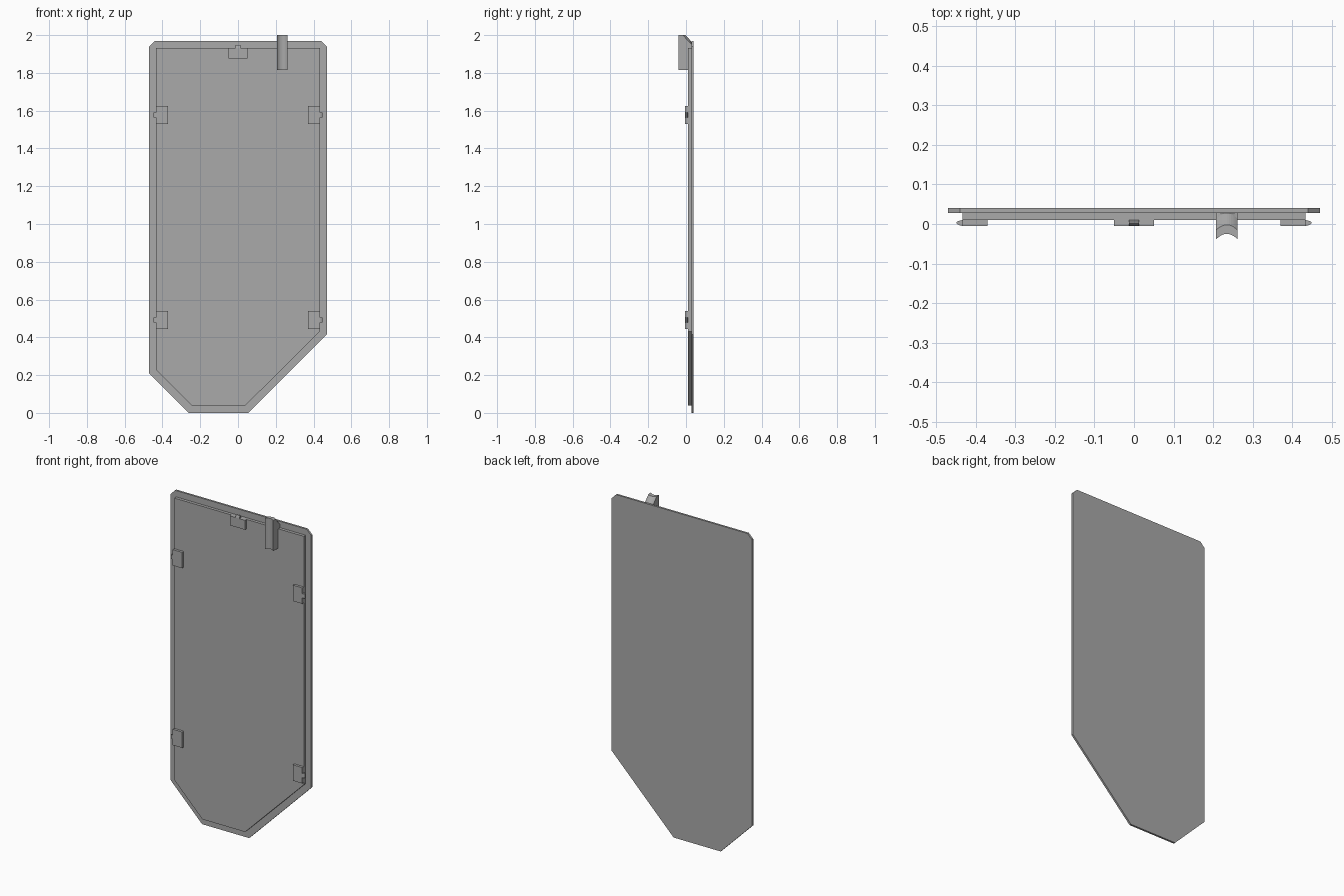
import bpy
import bmesh

if "Cube" in bpy.data.objects:
    bpy.data.objects.remove(bpy.data.objects["Cube"], do_unlink=True)

grey = bpy.data.materials.new("plain grey")
grey.use_nodes = True
colour = (0.4, 0.4, 0.4, 1)
grey.diffuse_color = colour
grey.node_tree.nodes["Principled BSDF"].inputs["Base Color"].default_value = colour


def loft(name, *rings):
    """Closed solid through matching rings of points."""
    bm = bmesh.new()
    loops = [[bm.verts.new(p) for p in ring] for ring in rings]
    n = len(loops[0])
    for a, b in zip(loops, loops[1:]):
        for i in range(n):
            j = (i + 1) % n
            bm.faces.new((a[i], a[j], b[j], b[i]))
    bm.faces.new(loops[0])
    bm.faces.new(loops[-1])
    bmesh.ops.recalc_face_normals(bm, faces=bm.faces)
    mesh = bpy.data.meshes.new(name)
    bm.to_mesh(mesh)
    bm.free()
    mesh.materials.append(grey)
    obj = bpy.data.objects.new(name, mesh)
    bpy.context.collection.objects.link(obj)
    return obj


def slab(name, outline, y0, y1):
    return loft(name, *[[(x, y, z) for x, z in outline] for y in (y0, y1)])


# Cover panel and the raised panel on its front
slab("cover_panel", [(-0.47, 0.21), (-0.26, 0), (0.055, 0), (0.47, 0.415),
                     (0.47, 1.94), (0.44, 1.97), (-0.44, 1.97), (-0.47, 1.94)], 0.028, 0.04)
slab("raised_panel", [(-0.433, 0.228), (-0.245, 0.04), (0.04, 0.04), (0.433, 0.43),
                      (0.433, 1.932), (-0.433, 1.932)], 0.01, 0.03)


# Clips: a block with a small tapered catch pointing outwards
def clip(name, along, across, half_width, length, half_catch, reach):
    """along(u, v) maps outward distance and sideways offset to x, z."""
    block = [(-length, -half_width), (0, -half_width), (0, half_width), (-length, half_width)]
    slab(name + "_block", [along(u, v) for u, v in block], -0.005, 0.0105)
    section = [(0, -0.005), (reach * 0.6, -0.003), (reach, 0.001),
               (reach, 0.005), (reach * 0.6, 0.008), (0, 0.01)]
    rings = []
    for v in (-half_catch, half_catch):
        points = [(along(u, v), y) for u, y in section]
        rings.append([(x, y, z) for (x, z), y in points])
    loft(name + "_catch", *rings)


for side, sign in (("left", 1), ("right", -1)):
    for level, height in (("lower", 0.492), ("upper", 1.578)):
        clip(f"{side}_{level}_clip",
             lambda u, v: (sign * (0.433 + u), height + v), None, 0.048, 0.063, 0.013, 0.015)
clip("top_clip", lambda u, v: (v, 1.932 + u), None, 0.05, 0.057, 0.013, 0.016)

# Grooved finger tab with a sloping top behind it
columns = []
steps = 10
for i in range(steps + 1):
    t = 2 * i / steps - 1
    bulge = 0.014 * (1 - t * t)
    front, back = bulge - 0.039, bulge - 0.016
    x = 0.2345 + 0.0275 * t
    columns.append([(x, front, 1.815), (x, front, 2), (x, back, 2),
                    (x, back + 0.029, 1.967), (x, 0.03, 1.95), (x, 0.03, 1.815)])
loft("finger_tab", *columns)
